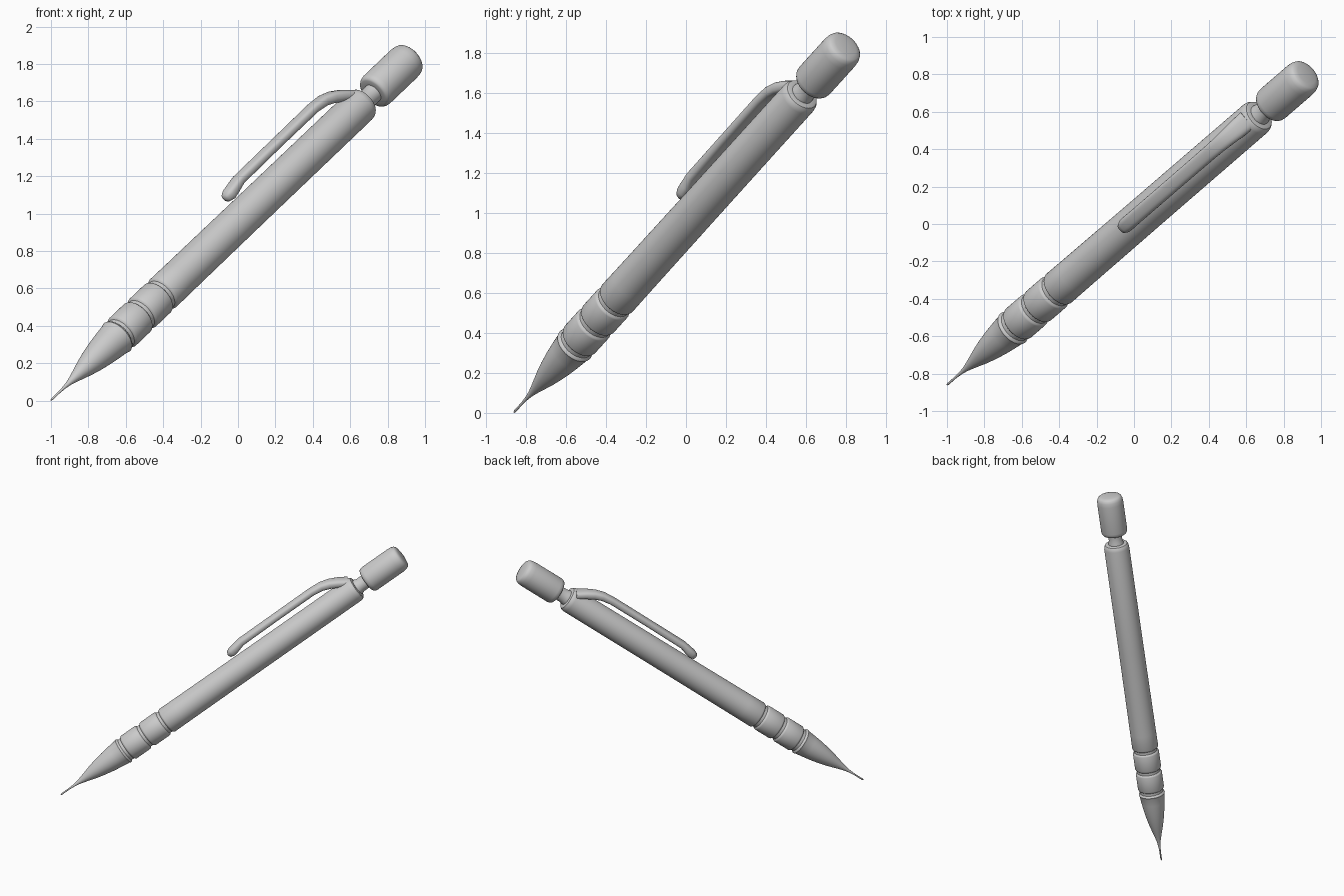
import bpy, bmesh, math
from mathutils import Vector, Matrix

if "Cube" in bpy.data.objects:
    bpy.data.objects.remove(bpy.data.objects["Cube"])

# Pen axis runs from the tip upward; local z = along pen, local x = clip side
TIP = Vector((-1.0, -0.86, 0.003))
AXIS = Vector((0.614, 0.530, 0.585)).normalized()
CLIP = (Vector((0, 0, 1)) - AXIS * AXIS.z).normalized()
SIDE = AXIS.cross(CLIP)
FRAME = Matrix((CLIP, SIDE, AXIS)).transposed().to_4x4()
FRAME.translation = TIP


def loft(name, rings, angle=35):
    """Skin a list of equal-length point rings, cap both ends."""
    bm = bmesh.new()
    loops = [[bm.verts.new(FRAME @ Vector(p)) for p in ring] for ring in rings]
    n = len(loops[0])
    for a, b in zip(loops, loops[1:]):
        for i in range(n):
            j = (i + 1) % n
            bm.faces.new((a[i], a[j], b[j], b[i]))
    bm.faces.new(loops[0][::-1])
    bm.faces.new(loops[-1])
    bmesh.ops.recalc_face_normals(bm, faces=bm.faces)
    mesh = bpy.data.meshes.new(name)
    bm.to_mesh(mesh)
    bm.free()
    ob = bpy.data.objects.new(name, mesh)
    bpy.context.collection.objects.link(ob)
    bpy.ops.object.select_all(action='DESELECT')
    ob.select_set(True)
    bpy.context.view_layer.objects.active = ob
    bpy.ops.object.shade_smooth_by_angle(angle=math.radians(angle))
    return ob


def lathe(name, profile, n=64):
    """Round part from (position along pen, radius) pairs."""
    turn = [2 * math.pi * i / n for i in range(n)]
    return loft(name, [[(r * math.cos(a), r * math.sin(a), t) for a in turn]
                       for t, r in profile])


def groove(t, r, w=0.018, depth=0.012):
    """Rounded ring groove centred at t."""
    return [(t - w - 0.008, r), (t - w, r - 0.003), (t - w * 0.6, r - depth),
            (t + w * 0.6, r - depth), (t + w, r - 0.003), (t + w + 0.008, r)]


# Body: pointed cone, three grip grooves and long barrel
body = [(0.06, 0.005), (0.12, 0.009), (0.16, 0.015), (0.20, 0.025), (0.25, 0.039),
        (0.30, 0.053), (0.36, 0.067), (0.43, 0.080), (0.50, 0.090), (0.56, 0.097)]
for t in (0.60, 0.775, 0.952):
    body += groove(t, 0.102)
body += [(1.1, 0.101), (1.8, 0.099), (2.685, 0.098), (2.705, 0.094),
         (2.718, 0.086), (2.722, 0.076), (2.722, 0.04)]
lathe("body", body)

# Lead poking from the cone
lathe("lead", [(0.0, 0.003), (0.01, 0.006), (0.10, 0.006)], 24)

# Neck between barrel and button
lathe("neck", [(2.70, 0.06), (2.735, 0.058), (2.75, 0.053), (2.80, 0.053), (2.83, 0.056)])

# Push button with rounded rims
lathe("push_button", [(2.805, 0.05), (2.805, 0.082), (2.81, 0.092), (2.822, 0.099),
                      (2.84, 0.102), (3.07, 0.102), (3.10, 0.099), (3.118, 0.092),
                      (3.127, 0.082), (3.132, 0.06), (3.135, 0.02)])

# Clip: smooth path of (along, height, half width, half thickness)
keys = [(1.640, 0.142, 0.010, 0.008), (1.650, 0.142, 0.028, 0.024),
        (1.680, 0.145, 0.040, 0.033), (1.720, 0.154, 0.041, 0.031),
        (1.780, 0.168, 0.040, 0.027), (2.100, 0.171, 0.040, 0.026),
        (2.430, 0.172, 0.041, 0.027), (2.510, 0.163, 0.043, 0.030),
        (2.570, 0.142, 0.047, 0.032), (2.625, 0.112, 0.052, 0.032),
        (2.690, 0.070, 0.056, 0.028)]
SHIFT = -0.022      # clip sits a little off-centre
rings = []
for i, (t, h, w, k) in enumerate(keys):
    p, q = keys[max(i - 1, 0)], keys[min(i + 1, len(keys) - 1)]
    tang = Vector((q[1] - p[1], 0, q[0] - p[0])).normalized()
    nrm = Vector((tang.z, 0, -tang.x))
    ring = []
    for s in range(24):
        a = 2 * math.pi * s / 24
        ca, sa = math.cos(a), math.sin(a)
        # slightly squared oval section
        u = math.copysign(abs(ca) ** 0.75, ca) * k
        v = math.copysign(abs(sa) ** 0.75, sa) * w
        ring.append(Vector((h, SHIFT + v, t)) + nrm * u)
    rings.append(ring)
loft("pocket_clip", rings, 50)
